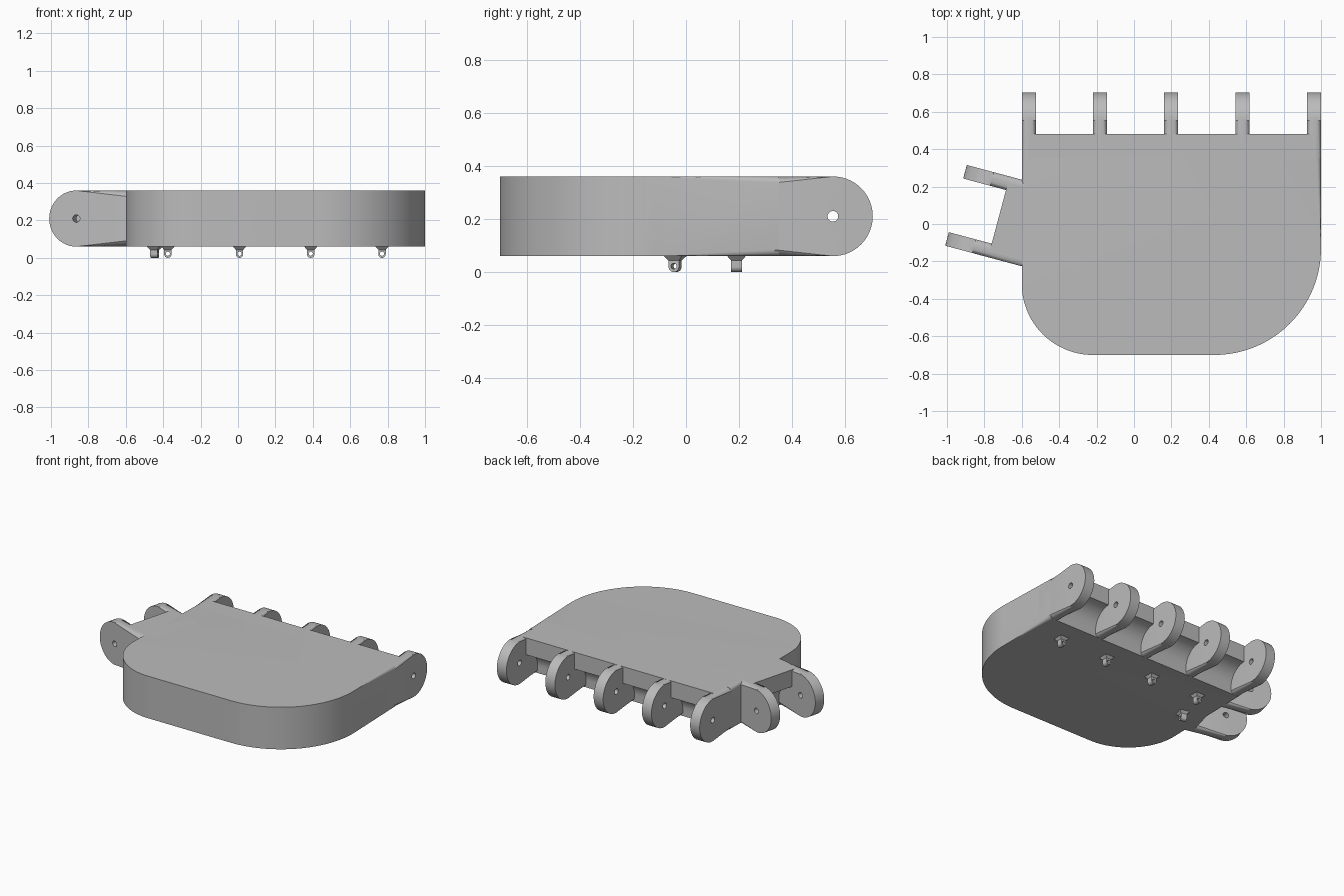
import bpy, bmesh
from math import cos, sin, pi, radians
from mathutils import Matrix, Vector

cube = bpy.data.objects.get("Cube")
if cube:
    bpy.data.objects.remove(cube)

BOTTOM, TOP, FILLET = 0.06, 0.36, 0.035
MID, RADIUS = 0.21, 0.15

grey = bpy.data.materials.new("light grey plastic")
grey.use_nodes = True
grey.diffuse_color = (0.5, 0.5, 0.5, 1)
grey.node_tree.nodes["Principled BSDF"].inputs["Base Color"].default_value = (0.5, 0.5, 0.5, 1)


def arc(cx, cy, r, start, end, steps=16):
    angles = [radians(start + (end - start) * i / steps) for i in range(steps + 1)]
    return [(cx + r * cos(a), cy + r * sin(a)) for a in angles]


def prism(bm, points, low, high, place):
    """Extrude a profile from low to high; place maps (u, v, w) to a position."""
    rings = [[bm.verts.new(place(u, v, w)) for u, v in points] for w in (low, high)]
    faces = [bm.faces.new(ring) for ring in rings]
    for i in range(len(points)):
        j = (i + 1) % len(points)
        bm.faces.new((rings[0][i], rings[0][j], rings[1][j], rings[1][i]))
    return {e for f in faces for e in f.edges}


def finish(name, bm, turn=0):
    bmesh.ops.recalc_face_normals(bm, faces=bm.faces[:])
    bm.transform(Matrix.Rotation(radians(turn), 4, 'Z'))
    mesh = bpy.data.meshes.new(name)
    bm.to_mesh(mesh)
    bm.free()
    mesh.materials.append(grey)
    obj = bpy.data.objects.new(name, mesh)
    bpy.context.collection.objects.link(obj)
    bpy.ops.object.select_all(action='DESELECT')
    obj.select_set(True)
    bpy.context.view_layer.objects.active = obj
    return obj


def smooth(obj):
    bpy.ops.object.select_all(action='DESELECT')
    obj.select_set(True)
    bpy.context.view_layer.objects.active = obj
    bpy.ops.object.shade_smooth_by_angle(angle=radians(30))


def drill(obj, cutter):
    cutter.hide_render = True
    mod = obj.modifiers.new("holes", 'BOOLEAN')
    mod.operation = 'DIFFERENCE'
    mod.solver = 'EXACT'
    mod.object = cutter
    bpy.context.view_layer.objects.active = obj
    bpy.ops.object.modifier_apply(modifier=mod.name)
    bpy.data.objects.remove(cutter)
    smooth(obj)


def rod(bm, centre, radius, length, axis):
    rot = Matrix.Rotation(pi / 2, 4, 'Y' if axis == 'X' else 'X')
    bmesh.ops.create_cone(bm, cap_ends=True, segments=24, radius1=radius, radius2=radius,
                          depth=length, matrix=Matrix.Translation(centre) @ rot)


def sideways(u, v, w):
    return Vector((w, u, v))


def hinge(name, lugs, pivot, face, start, turn):
    """Row of rounded lugs along x, with a web that is hollowed underneath."""
    bm = bmesh.new()
    rims = set()
    profile = [(start, TOP), (start, BOTTOM)] + arc(pivot, MID, RADIUS, -90, 90, 28)
    for x in lugs:
        rims |= prism(bm, profile, x - 0.0375, x + 0.0375, sideways)
    bmesh.ops.bevel(bm, geom=list(rims), offset=FILLET, segments=6, profile=0.5,
                    affect='EDGES', clamp_overlap=True)
    row = finish(name + "_lugs", bm, turn)
    bm = bmesh.new()
    middle = (lugs[0] + lugs[-1]) / 2
    rod(bm, (middle, pivot, MID), 0.02, abs(lugs[-1] - lugs[0]) + 0.3, 'X')
    drill(row, finish("pin_cutter", bm, turn))

    bm = bmesh.new()
    web = [(start, BOTTOM), (start, TOP), (face, TOP)]
    web += arc(face, 0.11, 0.13, 90, 180) + [(face - 0.13, BOTTOM)]
    prism(bm, web, lugs[0], lugs[-1], sideways)
    smooth(finish(name + "_web", bm, turn))


def guides(name, xs, y, turn):
    """Small cord loops under the palm."""
    bm = bmesh.new()
    profile = [(0.02, 0.07), (-0.02, 0.07)] + arc(0, 0.02, 0.02, 180, 360)
    for x in xs:
        prism(bm, profile, y - 0.02, y + 0.02, lambda u, v, w: Vector((x + u, w, v)))
    loops = finish(name + "_cord_loops", bm, turn)
    bm = bmesh.new()
    for x in xs:
        rod(bm, (x, y, 0.022), 0.011, 0.2, 'Y')
    drill(loops, finish("cord_cutter", bm, turn))
    # flared feet
    bm = bmesh.new()
    for x in xs:
        place = Matrix.Translation((x, y, 0.053)) @ Matrix.Rotation(pi / 4, 4, 'Z')
        bmesh.ops.create_cone(bm, cap_ends=True, segments=4, radius1=0.028,
                              radius2=0.053, depth=0.02, matrix=place)
    finish(name + "_loop_feet", bm, turn)


# palm block with two large rounded front corners
BACK = 0.35
outline = [(1, BACK), (-0.6, BACK)]
outline += arc(-0.22, -0.32, 0.38, 180, 270, 24) + arc(0.43, -0.13, 0.57, 270, 360, 32)
bm = bmesh.new()
rims = prism(bm, outline, BOTTOM, TOP, lambda u, v, w: Vector((u, v, w)))
rims = [e for e in rims if min(v.co.y for v in e.verts) < BACK - 0.01]
bmesh.ops.bevel(bm, geom=rims, offset=FILLET, segments=6, profile=0.5,
                affect='EDGES', clamp_overlap=True)
smooth(finish("palm", bm))

# four finger gaps between five lugs, and the angled thumb mount
hinge("finger", [-0.5625, -0.182, 0.199, 0.58, 0.9625], 0.553, 0.48, 0.2, 0)
hinge("thumb", [-0.336, 0.036], 0.795, 0.708, 0.45, 75)

# cord loops on the underside
guides("finger", [-0.375, 0.008, 0.389, 0.77], 0.19, 0)
guides("thumb", [-0.155], 0.42, 75)
